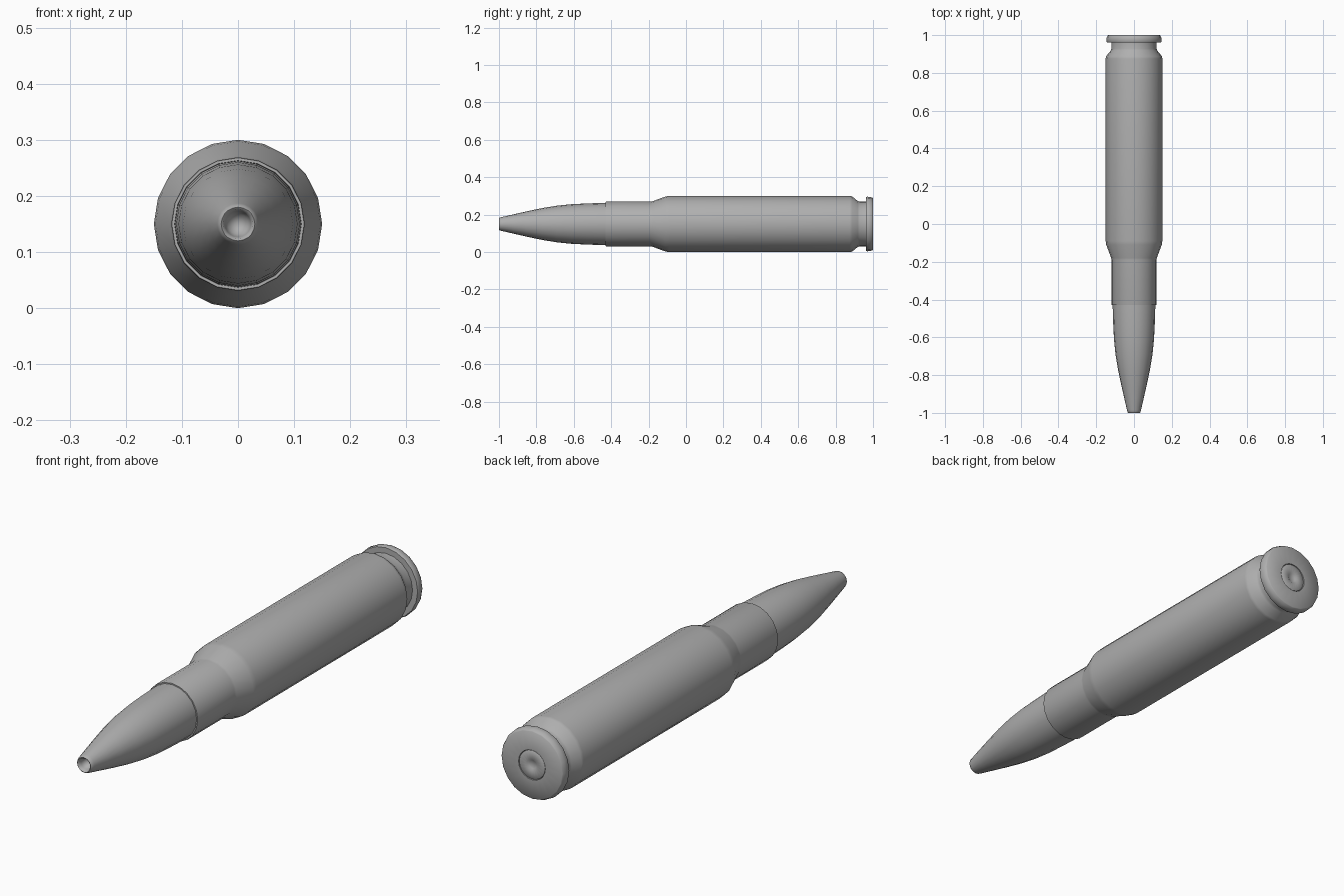
import bpy, bmesh
from math import sin, cos, pi, radians

if "Cube" in bpy.data.objects:
    bpy.data.objects.remove(bpy.data.objects["Cube"])

SIDES = 20
AXIS_Z = 0.15

metal = bpy.data.materials.new("dark_grey")
metal.diffuse_color = (0.43, 0.43, 0.43, 1)
metal.use_nodes = True
metal.node_tree.nodes["Principled BSDF"].inputs["Base Color"].default_value = metal.diffuse_color


def lathe(name, profile):
    """Spin (y, radius) points round the long axis; radius 0 closes an end."""
    bm = bmesh.new()
    rings = []
    for y, r in profile:
        if r == 0:
            rings.append([bm.verts.new((0, y, AXIS_Z))] * SIDES)
        else:
            rings.append([bm.verts.new((r * sin(2 * pi * i / SIDES), y,
                                        AXIS_Z + r * cos(2 * pi * i / SIDES)))
                          for i in range(SIDES)])
    for a, b in zip(rings, rings[1:]):
        for i in range(SIDES):
            j = (i + 1) % SIDES
            bm.faces.new(list(dict.fromkeys((a[i], a[j], b[j], b[i]))))
    bmesh.ops.recalc_face_normals(bm, faces=bm.faces[:])
    mesh = bpy.data.meshes.new(name)
    bm.to_mesh(mesh)
    bm.free()
    mesh.materials.append(metal)
    obj = bpy.data.objects.new(name, mesh)
    bpy.context.collection.objects.link(obj)
    bpy.ops.object.select_all(action='DESELECT')
    obj.select_set(True)
    bpy.context.view_layer.objects.active = obj
    bpy.ops.object.shade_smooth_by_angle(angle=radians(50))
    return obj


# Case: mouth lip, neck, shoulder, body, extractor groove, rim, primer pocket
lathe("case", [
    (-0.40, 0), (-0.40, 0.112), (-0.43, 0.113), (-0.43, 0.118), (-0.427, 0.119),
    (-0.19, 0.119), (-0.18, 0.121), (-0.11, 0.147), (-0.09, 0.15),
    (0.875, 0.15), (0.888, 0.148), (0.918, 0.123), (0.928, 0.12), (0.962, 0.12),
    (0.962, 0.143), (0.968, 0.146), (0.985, 0.145), (0.997, 0.140), (1.0, 0.137),
    (1.0, 0.061), (0.988, 0.060), (0.988, 0)])

# Bullet: curved nose with a hollow tip
lathe("bullet", [
    (-0.39, 0), (-0.39, 0.1125), (-0.45, 0.1125), (-0.53, 0.110), (-0.61, 0.106),
    (-0.69, 0.098), (-0.77, 0.085), (-0.85, 0.068), (-0.92, 0.052),
    (-0.985, 0.037), (-0.996, 0.034), (-1.0, 0.030), (-0.997, 0.026),
    (-0.985, 0.023), (-0.965, 0.018), (-0.955, 0)])

# Primer: disc with a small dimple
lathe("primer", [
    (0.98, 0), (0.98, 0.059), (0.998, 0.059), (0.999, 0.058),
    (0.999, 0.024), (0.994, 0.017), (0.992, 0)])
